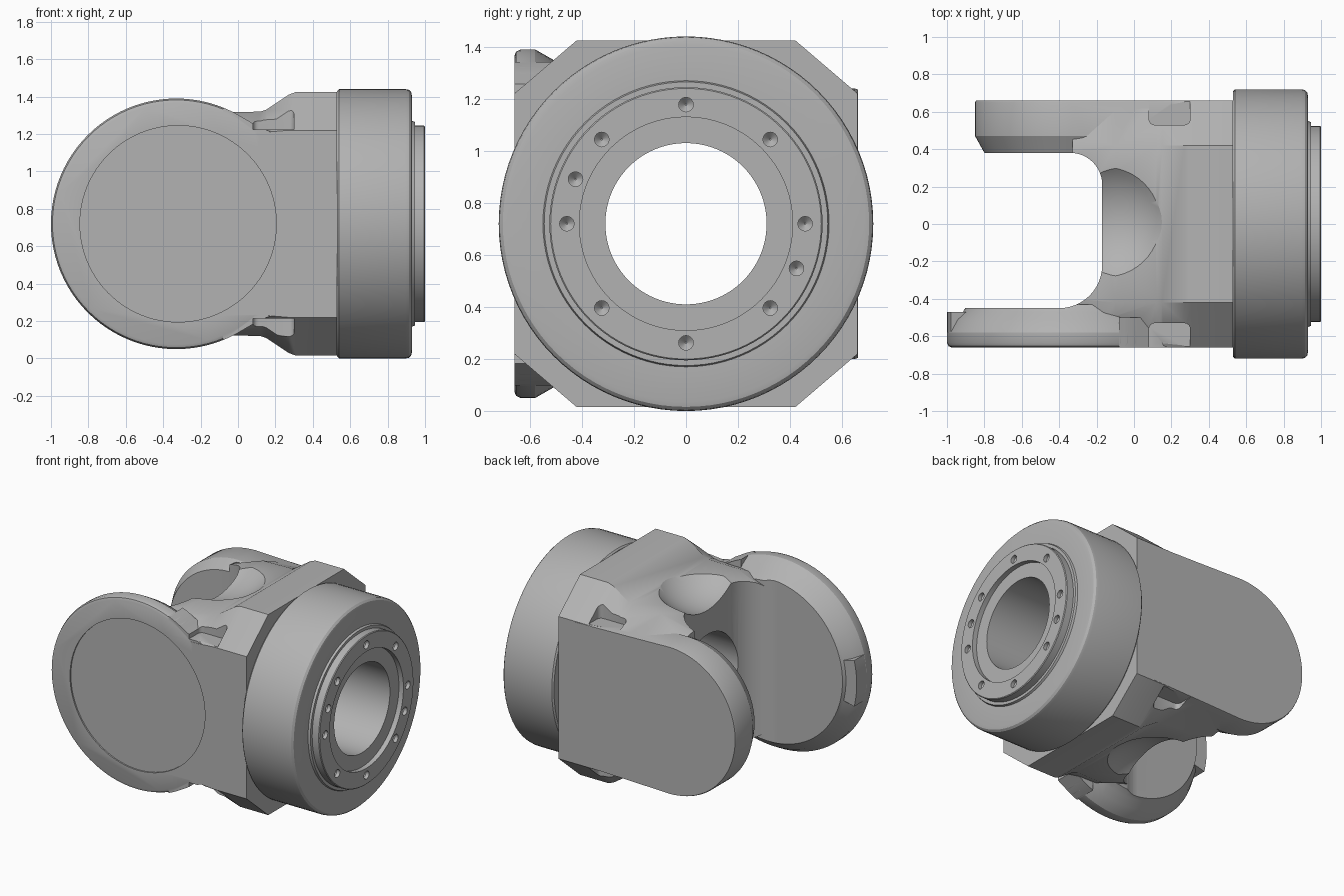
import bpy, bmesh
from math import sin, cos, pi, radians
from mathutils import Vector

MID = 0.72          # height of the main axis
cube = bpy.data.objects.get("Cube")
if cube:
    bpy.data.objects.remove(cube, do_unlink=True)

metal = bpy.data.materials.new("satin_grey_metal")
metal.use_nodes = True
grey = (0.45, 0.45, 0.45, 1)
metal.diffuse_color = grey
metal.node_tree.nodes["Principled BSDF"].inputs["Base Color"].default_value = grey


def loft(name, rings, loop=False):
    """Skin a list of equal rings; cap the ends, or join last to first."""
    bm = bmesh.new()
    vs = [[bm.verts.new(p) for p in ring] for ring in rings]
    n = len(vs[0])
    pairs = list(zip(vs, vs[1:])) + ([(vs[-1], vs[0])] if loop else [])
    for a, b in pairs:
        for i in range(n):
            j = (i + 1) % n
            bm.faces.new((a[i], a[j], b[j], b[i]))
    if not loop:
        bm.faces.new(vs[0][::-1])
        bm.faces.new(vs[-1])
    bmesh.ops.recalc_face_normals(bm, faces=bm.faces)
    mesh = bpy.data.meshes.new(name)
    bm.to_mesh(mesh)
    bm.free()
    mesh.materials.append(metal)
    ob = bpy.data.objects.new(name, mesh)
    bpy.context.collection.objects.link(ob)
    return ob


def combine(target, tool, operation):
    """Apply a boolean and remove the tool."""
    bpy.context.view_layer.objects.active = target
    m = target.modifiers.new("combine", "BOOLEAN")
    m.operation, m.object, m.solver = operation, tool, "EXACT"
    bpy.ops.object.modifier_apply(modifier=m.name)
    bpy.data.objects.remove(tool, do_unlink=True)


def arc(cx, cy, r, a0, a1, n):
    return [(cx + r * cos(radians(a0 + (a1 - a0) * i / n)),
             cy + r * sin(radians(a0 + (a1 - a0) * i / n))) for i in range(n + 1)]


def ring_x(x, r, n=96, y=0, z=0):
    return [Vector((x, y + r * cos(2 * pi * i / n), MID + z + r * sin(2 * pi * i / n)))
            for i in range(n)]


def ring_y(y, outline):
    return [Vector((x, y, MID + z)) for x, z in outline]


def ring_z(z, outline):
    return [Vector((x, y, z)) for x, y in outline]


def mirrored(upper):
    """Close an upper outline with its mirror image below."""
    return upper + [(x, -z) for x, z in reversed(upper)]


# Central body: eight-sided section that steps up towards the flange
def octagon(x, top, side, flat):
    corners = [(flat, top), (0.66, side), (0.66, -side), (flat, -top)]
    corners += [(-y, z) for y, z in reversed(corners)]
    return [Vector((x, y, MID + z)) for y, z in corners]


body = loft("yoke_body", [octagon(-0.33, 0.52, 0.47, 0.4), octagon(-0.1, 0.595, 0.49, 0.42),
                          octagon(0.12, 0.6, 0.49, 0.42), octagon(0.15, 0.61, 0.49, 0.42),
                          octagon(0.27, 0.69, 0.5, 0.42), octagon(0.31, 0.705, 0.5, 0.42),
                          octagon(0.53, 0.705, 0.5, 0.42)])

# Front arm: large disc with rounded rim and chamfered inner edge
DISC = -0.33
front_profile = [(-0.66, 0.645), (-0.653, 0.662), (-0.635, 0.67), (-0.58, 0.67),
                 (-0.51, 0.63), (-0.47, 0.585), (-0.43, 0.56)]
front = loft("front_arm", [ring_y(y, arc(DISC, 0, r, 0, 360, 96)[:-1])
                           for y, r in front_profile])
combine(body, front, "UNION")

# Neck that blends the front disc into the body
neck = mirrored(arc(DISC, 0, 0.67, 68, 58, 4) +
                [(0.1, 0.525), (0.16, 0.498), (0.22, 0.485), (0.3, 0.48), (0.45, 0.48)])
combine(body, loft("front_neck", [ring_y(-0.659, neck), ring_y(-0.5, neck)]), "UNION")

# Pad at the tip of the front arm
pad = arc(DISC, 0, 0.669, 166, 194, 10) + arc(DISC, 0, 0.5, 194, 166, 10)
combine(body, loft("tip_pad", [ring_y(-0.62, pad), ring_y(-0.47, pad)]), "UNION")


# Back arm: smaller, straight sided, round ended
def stadium(y, r):
    return ring_y(y, mirrored([(0.4, r - 0.02), (0.2, r - 0.015), (0, r - 0.01)]
                              + arc(DISC, 0, r, 90, 178, 24)))


back = loft("back_arm", [stadium(0.661, 0.515), stadium(0.65, 0.52), stadium(0.47, 0.52),
                         stadium(0.38, 0.47), stadium(0.36, 0.46)])
combine(body, back, "UNION")

# Rounded opening between the arms
opening = ([(-2, -0.45)] + arc(-0.4, -0.22, 0.23, -90, 0, 12)
           + arc(-0.34, 0.21, 0.17, 0, 90, 12) + [(-2, 0.38)])
combine(body, loft("fork_opening", [ring_z(-1, opening), ring_z(3, opening)]), "DIFFERENCE")

# Bore along the main axis
combine(body, loft("bore", [ring_x(-0.6, 0.31), ring_x(0.7, 0.31)]), "DIFFERENCE")

# Shallow scoops above and below the crotch, and four side pockets
for s in (1, -1):
    scoop = loft("scoop", [ring_z(MID + s * (0.915 - 0.435 * cos(radians(a))),
                                  arc(-0.16, 0.01, 0.435 * sin(radians(a)), 0, 360, 48)[:-1])
                           for a in range(2, 89, 6)])
    combine(body, scoop, "DIFFERENCE")
    for side in (1, -1):
        slot = [(x, side * y) for x, y in [(0.08, 0.8), (0.08, 0.56)]
                + arc(0.11, 0.56, 0.03, 180, 270, 4)[1:]
                + arc(0.27, 0.56, 0.03, 270, 360, 4) + [(0.3, 0.8)]]
        pocket = loft("pocket", [ring_z(MID + s * 0.505, slot), ring_z(MID + s, slot)])
        combine(body, pocket, "DIFFERENCE")

# Shallow round recess on the outside of the front arm
cap = arc(DISC + 0.01, 0, 0.525, 0, 360, 96)[:-1]
combine(body, loft("cap_recess", [ring_y(-0.7, cap), ring_y(-0.65, cap)]), "DIFFERENCE")

# Flange: turned ring with a raised, stepped mounting face
flange_profile = [(0.53, 0.31), (0.53, 0.71), (0.54, 0.72), (0.895, 0.72), (0.914, 0.716),
                  (0.926, 0.704), (0.93, 0.685), (0.93, 0.55), (0.945, 0.545), (0.945, 0.525),
                  (0.995, 0.525), (1.0, 0.52), (1.0, 0.41), (0.965, 0.41), (0.965, 0.31)]
flange = loft("flange", [ring_x(x, r) for x, r in flange_profile], loop=True)

# Bolt holes with conical bottoms
for angle in [i * 45 for i in range(8)] + [158, -22]:
    y, z = 0.458 * cos(radians(angle)), 0.458 * sin(radians(angle))
    hole = loft("bolt_hole", [ring_x(x, r, 16, y, z)
                              for x, r in ((0.95, 0.003), (0.975, 0.028), (1.02, 0.028))])
    combine(flange, hole, "DIFFERENCE")

# Smooth shading with sharp edges kept
for ob in (body, flange):
    bpy.ops.object.select_all(action="DESELECT")
    ob.select_set(True)
    bpy.context.view_layer.objects.active = ob
    bpy.ops.object.shade_smooth_by_angle(angle=radians(28))
